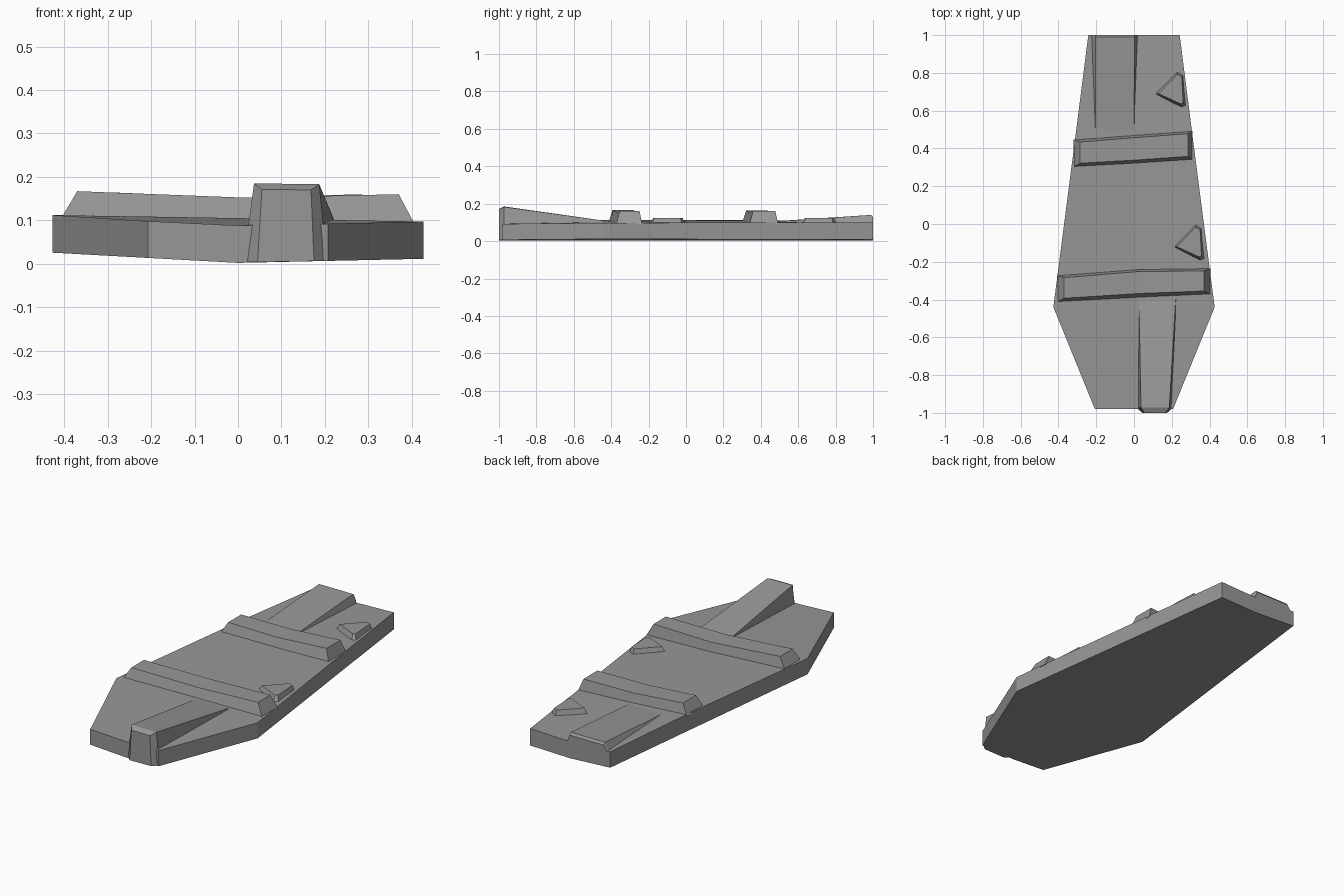
import bpy, bmesh

stone = bpy.data.materials.new("grey stone")
stone.diffuse_color = (0.31, 0.31, 0.31, 1)


def loft(name, rings):
    """Join equal-length closed rings of points and cap both ends."""
    bm = bmesh.new()
    loops = [[bm.verts.new(p) for p in r] for r in rings]
    n = len(loops[0])
    for a, b in zip(loops, loops[1:]):
        for i in range(n):
            j = (i + 1) % n
            bm.faces.new((a[i], a[j], b[j], b[i]))
    bm.faces.new(loops[0])
    bm.faces.new(loops[-1])
    bmesh.ops.recalc_face_normals(bm, faces=bm.faces)
    me = bpy.data.meshes.new(name)
    bm.to_mesh(me)
    bm.free()
    me.materials.append(stone)
    ob = bpy.data.objects.new(name, me)
    bpy.context.collection.objects.link(ob)
    return ob


def under(x):
    return 0.002 + (0.055 * -x if x < 0 else 0.022 * x)


# Slab: cross-sections along y (y, half width, top height left / centre / right)
sections = [(-0.98, 0.207, 0.098, 0.088, 0.092), (-0.44, 0.427, 0.112, 0.105, 0.097),
            (0.45, 0.312, 0.112, 0.104, 0.100), (1.0, 0.242, 0.102, 0.092, 0.100)]
loft("slab", [[(-w, y, under(-w)), (0, y, under(0)), (w, y, under(w)),
               (w, y, r), (0, y, c), (-w, y, l)] for y, w, l, c, r in sections])


# Raised cross bands: stations (x, front y, back y, base z, top front y, top back y, top z, top x)
def band(name, stations):
    rings = []
    for x, y0, y1, zb, t0, t1, zt, tx in stations:
        rings.append([(x, y0, zb), (x, y1, zb), (tx, t1, zt), (tx, t0, zt)])
    loft(name, rings)


band("front_band", [
    (-0.408, -0.413, -0.272, 0.103, -0.393, -0.284, 0.167, -0.37),
    (0.02, -0.390, -0.240, 0.098, -0.368, -0.252, 0.152, 0.02),
    (0.406, -0.372, -0.235, 0.092, -0.355, -0.248, 0.160, 0.37)])
band("rear_band", [
    (-0.320, 0.302, 0.447, 0.103, 0.322, 0.434, 0.164, -0.285),
    (0.0, 0.320, 0.470, 0.098, 0.338, 0.457, 0.152, 0.0),
    (0.310, 0.340, 0.492, 0.092, 0.358, 0.478, 0.160, 0.285)])

# Front wedge, rising toward the foot end
loft("front_wedge", [
    [(0.018, -0.40, 0.09), (0.225, -0.40, 0.09), (0.220, -0.40, 0.104), (0.026, -0.40, 0.104)],
    [(0.012, -0.972, 0.004), (0.205, -0.972, 0.007), (0.187, -0.972, 0.183), (0.037, -0.972, 0.185)],
    [(0.045, -1.0, 0.004), (0.175, -1.0, 0.006), (0.168, -1.0, 0.170), (0.055, -1.0, 0.171)]])

# Rear wedge, rising toward the head end
loft("rear_wedge", [
    [(-0.215, 0.50, 0.09), (0.003, 0.50, 0.09), (0.0, 0.50, 0.106), (-0.205, 0.50, 0.108)],
    [(-0.241, 0.99, 0.07), (0.025, 0.99, 0.07), (0.003, 0.99, 0.140), (-0.203, 0.99, 0.140)],
    [(-0.241, 1.0, 0.07), (0.025, 1.0, 0.07), (0.003, 1.0, 0.128), (-0.203, 1.0, 0.128)]])

# Small raised chips beside the right edge
base = [(0.0, 0.0), (0.12, 0.122), (0.155, 0.100), (0.172, -0.068), (0.150, -0.078)]
crown = [(0.022, 0.002), (0.12, 0.104), (0.145, 0.092), (0.152, -0.045), (0.140, -0.052)]
for label, cx, cy in (("front_chip", 0.205, -0.122), ("rear_chip", 0.108, 0.688)):
    loft(label, [[(cx + x, cy + y, 0.085) for x, y in base],
                 [(cx + x, cy + y, 0.124) for x, y in crown]])
